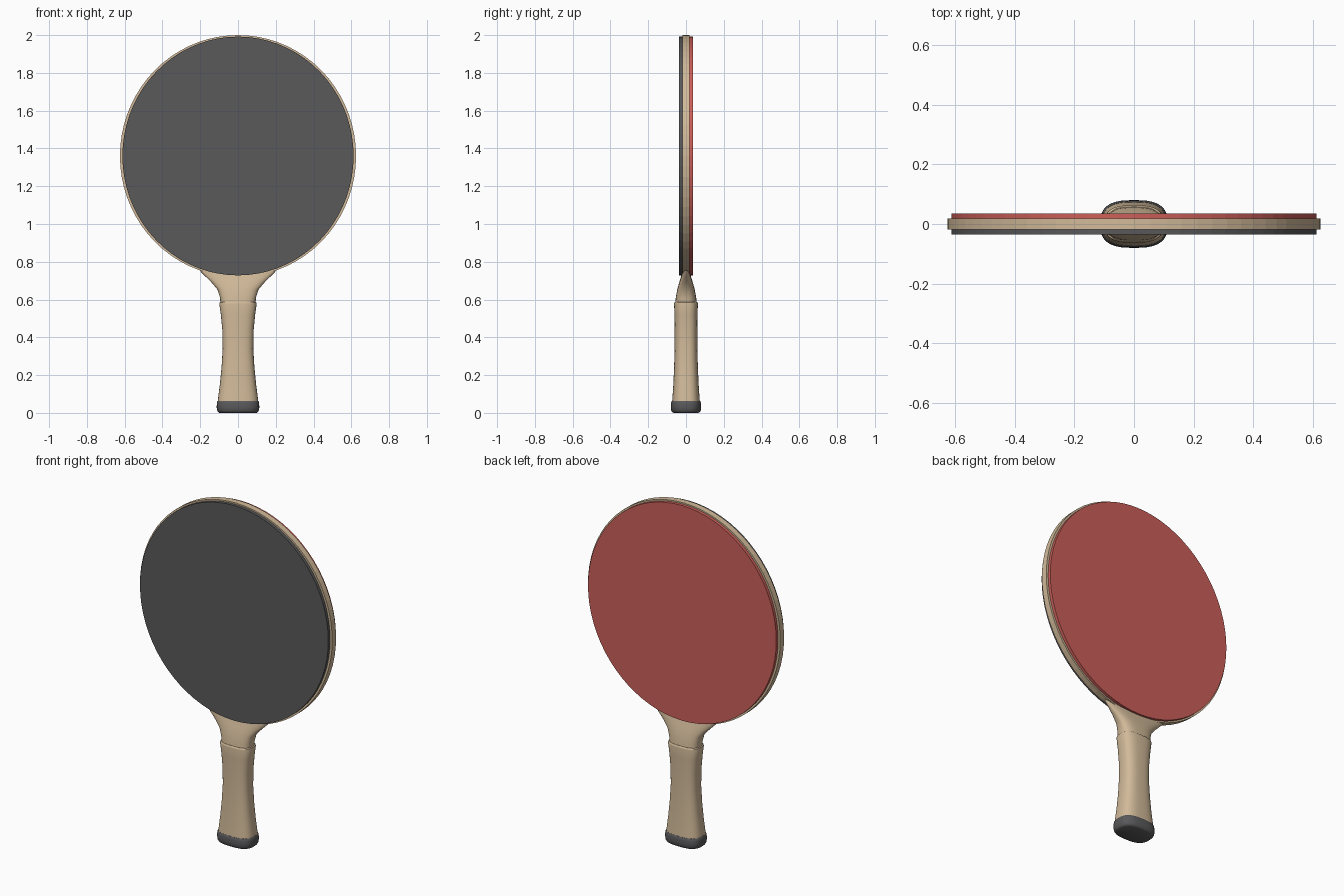
import bpy, bmesh
from math import sin, cos, pi, copysign, radians

if "Cube" in bpy.data.objects:
    bpy.data.objects.remove(bpy.data.objects["Cube"])


def material(name, rgb):
    mat = bpy.data.materials.new(name)
    mat.use_nodes = True
    mat.diffuse_color = (*rgb, 1)
    mat.node_tree.nodes["Principled BSDF"].inputs["Base Color"].default_value = (*rgb, 1)
    return mat


wood = material("pale wood", (0.64, 0.49, 0.32))
charcoal = material("charcoal rubber", (0.1, 0.1, 0.105))
red = material("red rubber", (0.6, 0.115, 0.1))


def loft(name, rings, mat, smooth=True):
    """Skin a stack of point rings and close both ends."""
    bm = bmesh.new()
    loops = [[bm.verts.new(p) for p in ring] for ring in rings]
    n = len(loops[0])
    for low, high in zip(loops, loops[1:]):
        for i in range(n):
            j = (i + 1) % n
            bm.faces.new((low[i], low[j], high[j], high[i]))
    bm.faces.new(loops[0][::-1])
    bm.faces.new(loops[-1])
    bmesh.ops.recalc_face_normals(bm, faces=bm.faces)
    mesh = bpy.data.meshes.new(name)
    bm.to_mesh(mesh)
    bm.free()
    mesh.materials.append(mat)
    obj = bpy.data.objects.new(name, mesh)
    bpy.context.collection.objects.link(obj)
    if smooth:
        bpy.ops.object.select_all(action="DESELECT")
        obj.select_set(True)
        bpy.context.view_layer.objects.active = obj
        bpy.ops.object.shade_smooth_by_angle(angle=radians(40))
    return obj


def disc(name, rx, rz, y0, y1, mat, n=72):
    """Upright oval plate."""
    angles = [2 * pi * i / n for i in range(n)]
    loft(name, [[(rx * cos(a), y, 1.36 + rz * sin(a)) for a in angles]
                for y in (y0, y1)], mat, smooth=False)


def grip_part(name, profile, mat, power=2.8, n=48):
    """Stack of rounded-box sections given as (z, half width, half depth)."""
    def ease(v):
        return copysign(abs(v) ** (2 / power), v)
    angles = [2 * pi * i / n for i in range(n)]
    loft(name, [[(w * ease(cos(a)), d * ease(sin(a)), z) for a in angles]
                for z, w, d in profile], mat)


# Blade with a rubber sheet on each side
disc("blade", 0.625, 0.64, -0.018, 0.018, wood)
disc("front_rubber", 0.612, 0.632, -0.036, -0.018, charcoal)
disc("back_rubber", 0.612, 0.632, 0.018, 0.036, red)

# Flared neck running from the handle into the blade
grip_part("neck", [(0.57, 0.092, 0.058), (0.61, 0.095, 0.054), (0.655, 0.11, 0.046),
                   (0.69, 0.14, 0.036), (0.72, 0.17, 0.027), (0.745, 0.195, 0.02),
                   (0.77, 0.21, 0.016)], wood)

# Waisted handle with a softened upper lip
grip_part("handle", [(0.05, 0.108, 0.074), (0.09, 0.104, 0.071), (0.15, 0.096, 0.067),
                     (0.24, 0.087, 0.063), (0.34, 0.081, 0.06), (0.44, 0.083, 0.06),
                     (0.52, 0.091, 0.061), (0.578, 0.099, 0.063), (0.584, 0.098, 0.062),
                     (0.588, 0.093, 0.058)], wood)

# Rounded end cap
grip_part("end_cap", [(0, 0.098, 0.066), (0.004, 0.105, 0.073), (0.012, 0.11, 0.078),
                      (0.03, 0.113, 0.08), (0.05, 0.112, 0.079), (0.06, 0.11, 0.077),
                      (0.064, 0.107, 0.074)], charcoal)
